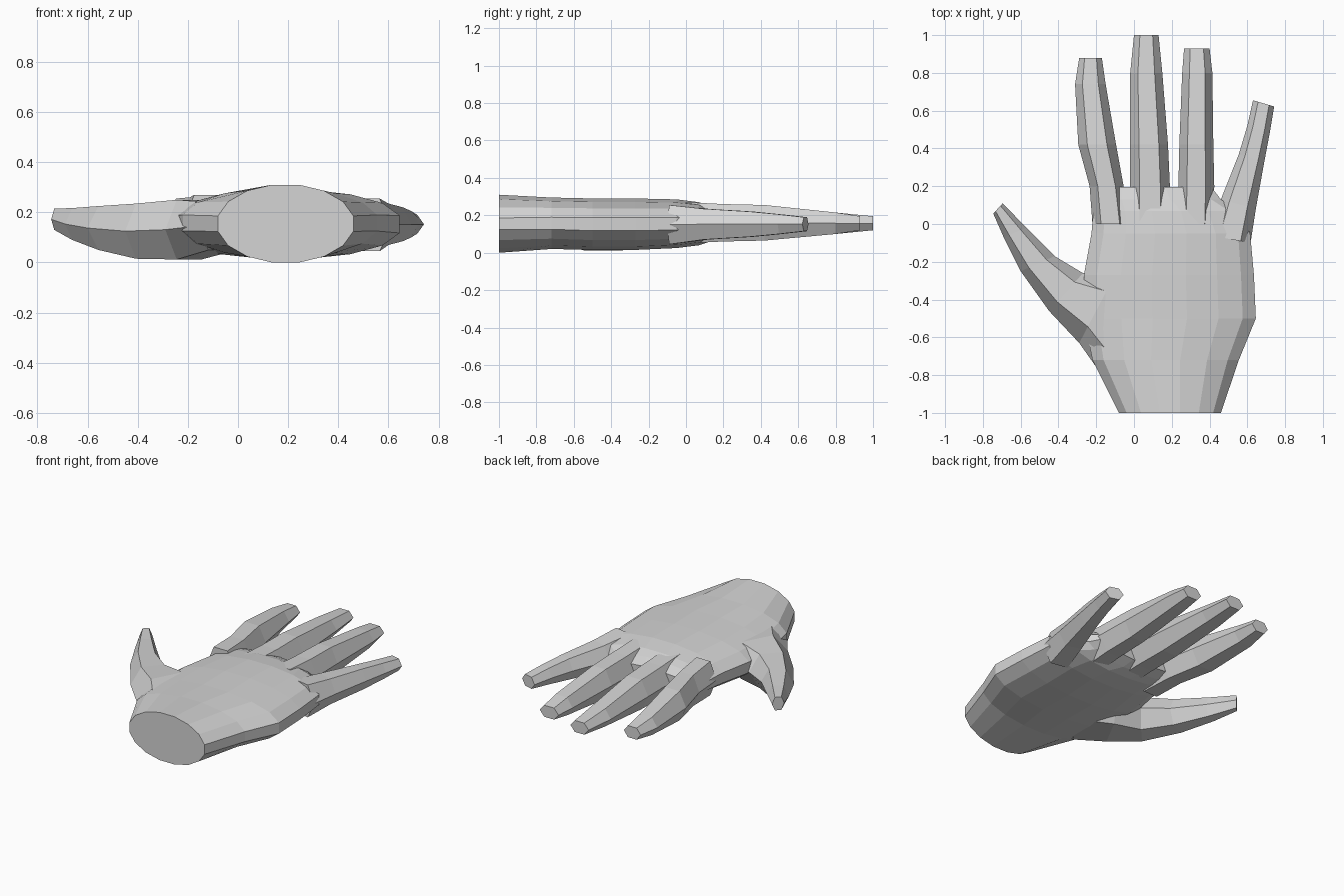
import bpy
import bmesh
from math import cos, sin, pi, copysign

cube = bpy.data.objects.get("Cube")
if cube:
    bpy.data.objects.remove(cube, do_unlink=True)

skin = bpy.data.materials.new("light_grey")
skin.use_nodes = True
GREY = (0.66, 0.66, 0.66, 1)
skin.diffuse_color = GREY
skin.node_tree.nodes["Principled BSDF"].inputs["Base Color"].default_value = GREY


def loft(name, rings):
    """Skin a list of equal-sized rings and cap both ends."""
    bm = bmesh.new()
    loops = [[bm.verts.new(p) for p in ring] for ring in rings]
    n = len(loops[0])
    for a, b in zip(loops, loops[1:]):
        for i in range(n):
            j = (i + 1) % n
            bm.faces.new((a[i], a[j], b[j], b[i]))
    bm.faces.new(loops[0])
    bm.faces.new(loops[-1])
    bmesh.ops.recalc_face_normals(bm, faces=bm.faces)
    mesh = bpy.data.meshes.new(name)
    bm.to_mesh(mesh)
    bm.free()
    mesh.materials.append(skin)
    obj = bpy.data.objects.new(name, mesh)
    bpy.context.collection.objects.link(obj)
    return obj


def oval(y, x0, x1, z0, z1, power, sides=16):
    """Flattened oval cross-section facing along y."""
    ring = []
    for i in range(sides):
        t = 2 * pi * (i + 0.5) / sides
        c, s = cos(t) / cos(pi / sides), sin(t) / sin(pi / 2 - pi / sides)
        s = copysign(abs(s) ** power, s)
        ring.append(((x0 + x1) / 2 + c * (x1 - x0) / 2, y,
                     (z0 + z1) / 2 + s * (z1 - z0) / 2))
    return ring


def hexagon(left, right, z0, z1):
    """Six-sided finger section between two side points."""
    def point(f, z):
        return (left[0] + f * (right[0] - left[0]),
                left[1] + f * (right[1] - left[1]), z)
    mid = (z0 + z1) / 2
    return [point(0, mid), point(0.24, z1), point(0.76, z1),
            point(1, mid), point(0.76, z0), point(0.24, z0)]


# Palm and wrist: y, left x, right x, bottom, top, squareness
palm = [
    (-1.0, -0.08, 0.46, 0.0, 0.31, 1.0),
    (-0.72, -0.22, 0.555, 0.02, 0.295, 0.9),
    (-0.5, -0.265, 0.645, 0.015, 0.29, 0.85),
    (-0.27, -0.265, 0.635, 0.015, 0.29, 0.85),
    (-0.05, -0.225, 0.615, 0.025, 0.285, 0.85),
    (0.07, -0.215, 0.56, 0.04, 0.27, 0.85),
    (0.13, -0.21, 0.46, 0.06, 0.25, 0.85),
    (0.195, -0.2, 0.41, 0.09, 0.22, 0.85),
]
loft("palm", [oval(*station) for station in palm])

# Straight fingers: y, left x, right x for each section from base to tip
fingers = {
    "index_finger": [(0.0, -0.22, -0.03), (0.2, -0.235, -0.055),
                     (0.42, -0.295, -0.095), (0.74, -0.312, -0.15),
                     (0.88, -0.29, -0.17)],
    "middle_finger": [(0.0, -0.02, 0.19), (0.2, -0.02, 0.19),
                      (0.42, -0.022, 0.18), (0.8, -0.02, 0.15),
                      (1.0, 0.0, 0.13)],
    "ring_finger": [(0.0, 0.23, 0.42), (0.2, 0.235, 0.425),
                    (0.42, 0.24, 0.42), (0.8, 0.255, 0.415),
                    (0.93, 0.265, 0.4)],
}
heights = [(0.05, 0.27), (0.06, 0.26), (0.065, 0.255), (0.1, 0.215), (0.12, 0.195)]
for name, sections in fingers.items():
    loft(name, [hexagon((x0, y), (x1, y), *z)
                for (y, x0, x1), z in zip(sections, heights)])

# Slanted little finger
loft("little_finger", [
    hexagon((0.4, -0.06), (0.617, -0.1), 0.045, 0.255),
    hexagon((0.46, 0.13), (0.645, 0.08), 0.07, 0.235),
    hexagon((0.555, 0.37), (0.69, 0.33), 0.085, 0.22),
    hexagon((0.6, 0.52), (0.72, 0.49), 0.1, 0.205),
    hexagon((0.63, 0.655), (0.742, 0.622), 0.115, 0.19),
])

# Thumb, from its root inside the palm out to the tip
loft("thumb", [
    hexagon((-0.17, -0.8), (0.05, -0.4), 0.05, 0.24),
    hexagon((-0.29, -0.63), (-0.1, -0.27), 0.012, 0.25),
    hexagon((-0.45, -0.46), (-0.27, -0.26), 0.015, 0.235),
    hexagon((-0.6, -0.25), (-0.42, -0.17), 0.05, 0.225),
    hexagon((-0.69, -0.07), (-0.57, -0.02), 0.09, 0.217),
    hexagon((-0.745, 0.055), (-0.695, 0.11), 0.13, 0.215),
])
